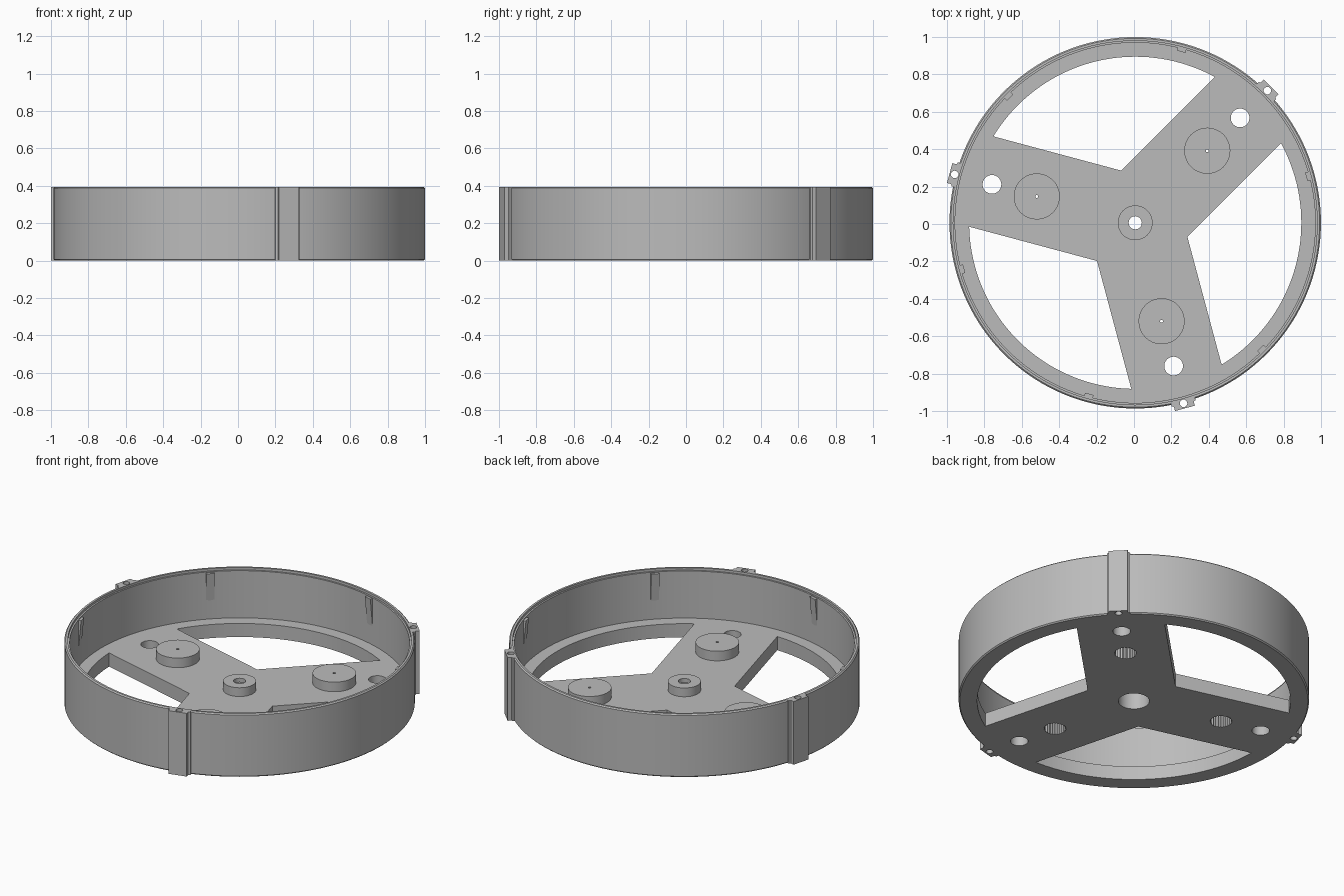
import bpy, bmesh
from math import sin, cos, asin, radians, pi
from mathutils import Matrix

cube = bpy.data.objects.get("Cube")
if cube:
    bpy.data.objects.remove(cube)

CENTRE = Matrix.Translation((0.0065, 0.0065, 0))
SPOKES = [45, 165, 285]
HEIGHT, PLATE, OUTER, INNER, RIM = 0.395, 0.085, 0.993, 0.963, 0.888
HALF = 0.25     # half width of a spoke

grey = bpy.data.materials.new("grey plastic")
grey.use_nodes = True
grey.diffuse_color = (0.5, 0.5, 0.5, 1)
grey.node_tree.nodes["Principled BSDF"].inputs["Base Color"].default_value = (0.5, 0.5, 0.5, 1)


def finish(name, bm):
    bmesh.ops.recalc_face_normals(bm, faces=bm.faces)
    mesh = bpy.data.meshes.new(name)
    bm.to_mesh(mesh)
    bm.free()
    mesh.materials.append(grey)
    obj = bpy.data.objects.new(name, mesh)
    bpy.context.collection.objects.link(obj)
    return obj


def prism(name, points, z0, z1, angle=0):
    """Extrude a flat outline from z0 to z1, turned about the centre."""
    bm = bmesh.new()
    face = bm.faces.new([bm.verts.new((x, y, z0)) for x, y in points])
    new = bmesh.ops.extrude_face_region(bm, geom=[face])["geom"]
    verts = [v for v in new if isinstance(v, bmesh.types.BMVert)]
    bmesh.ops.translate(bm, verts=verts, vec=(0, 0, z1 - z0))
    bmesh.ops.transform(bm, verts=bm.verts, matrix=CENTRE @ Matrix.Rotation(radians(angle), 4, "Z"))
    return finish(name, bm)


def circle(radius, x=0, n=48, tooth=0):
    return [(x + (radius - tooth * (i % 2)) * cos(2 * pi * i / n),
             (radius - tooth * (i % 2)) * sin(2 * pi * i / n)) for i in range(n)]


def revolve(name, profile, steps=144):
    bm = bmesh.new()
    verts = [bm.verts.new((r, 0, z)) for r, z in profile]
    edges = [bm.edges.new((verts[i - 1], verts[i])) for i in range(len(verts))]
    bmesh.ops.spin(bm, geom=verts + edges, axis=(0, 0, 1), cent=(0, 0, 0),
                   angle=2 * pi, steps=steps, use_duplicate=False)
    bmesh.ops.remove_doubles(bm, verts=bm.verts, dist=1e-5)
    bmesh.ops.transform(bm, verts=bm.verts, matrix=CENTRE)
    return finish(name, bm)


def cut(target, cutters):
    """Subtract the cutters from the target and apply the result."""
    bpy.context.view_layer.objects.active = target
    for c in cutters:
        mod = target.modifiers.new("cut", "BOOLEAN")
        mod.operation, mod.solver, mod.object = "DIFFERENCE", "EXACT", c
        bpy.ops.object.modifier_apply(modifier=mod.name)


def discard(cutters):
    for c in cutters:
        bpy.data.objects.remove(c)


parts = []

# Outer wall with chamfered edges and a small step inside the top rim
c = 0.007
wall = revolve("outer_wall", [
    (OUTER - c, 0), (OUTER, c), (OUTER, HEIGHT - c), (OUTER - c, HEIGHT),
    (INNER + 0.01, HEIGHT), (INNER + 0.01, HEIGHT - 0.015), (INNER, HEIGHT - 0.015), (INNER, 0)])
parts.append(wall)

# Base plate with three openings that leave three spokes
plate = prism("base_plate", circle(INNER + 0.003, n=144), 0, PLATE)
parts.append(plate)
spread = radians(60) - asin(HALF / RIM)
outline = [(HALF / sin(radians(60)), 0)]
outline += [(RIM * cos(a), RIM * sin(a))
            for a in [spread * (i / 20 - 1) for i in range(41)]]
openings = [prism("opening_cutter", outline, -0.1, 0.2, s + 60) for s in SPOKES]
holes = [prism("spoke_hole_cutter", circle(0.05, 0.793), -0.1, 0.2, s) for s in SPOKES]

# Bosses on the spokes and hub, hollow from below
bosses = [prism("spoke_boss", circle(0.123, 0.545, 64), PLATE - 0.005, 0.145, s) for s in SPOKES]
hub = prism("hub_boss", circle(0.093), PLATE - 0.005, 0.14)
sockets = [prism("socket_cutter", circle(0.064, 0.545, 48, 0.005), -0.1, 0.115, s) for s in SPOKES]
pins = [prism("pin_cutter", circle(0.008, 0.545, 12), -0.1, 0.2, s) for s in SPOKES]
bore = prism("bore_cutter", circle(0.088), -0.1, 0.115)
hub_hole = prism("hub_hole_cutter", circle(0.035, n=32), -0.1, 0.2)
cut(plate, openings + holes + sockets + [bore])
for boss, socket, pin in zip(bosses, sockets, pins):
    cut(boss, [socket, pin])
cut(hub, [bore, hub_hole])
discard(openings + holes + sockets + pins + [bore, hub_hole])
parts += bosses + [hub]

# Upright lugs outside the wall, each with a screw hole
half_lug = [(0.975, 0.066), (0.999, 0.066), (1.004, 0.055), (1.027, 0.055)]
lug_outline = half_lug + [(x, -y) for x, y in reversed(half_lug)]
lugs = [prism("lug", lug_outline, 0, HEIGHT, s) for s in SPOKES]
screws = [prism("screw_cutter", circle(0.02, 0.999, 20), -0.1, 0.5, s) for s in SPOKES]
for lug, screw in zip(lugs, screws):
    cut(lug, [screw])
cut(wall, screws)
discard(screws)
parts += lugs

# Snap ridges inside the wall, tapering downwards
for k in range(6):
    ridge = prism("snap_ridge", [(0.947, -0.024), (0.97, -0.024), (0.97, 0.024), (0.947, 0.024)],
                  0.2, HEIGHT - 0.02, 15 + 60 * k)
    out = CENTRE @ Matrix.Rotation(radians(15 + 60 * k), 4, "Z")
    for v in ridge.data.vertices:
        p = out.inverted() @ v.co
        if p.x < 0.96 and p.z < 0.3:
            p.x = 0.963
            v.co = out @ p
    parts.append(ridge)

# Smooth the round faces and keep the edges sharp
bpy.ops.object.select_all(action="DESELECT")
for part in parts:
    part.select_set(True)
bpy.context.view_layer.objects.active = wall
bpy.ops.object.shade_smooth_by_angle(angle=radians(30))
